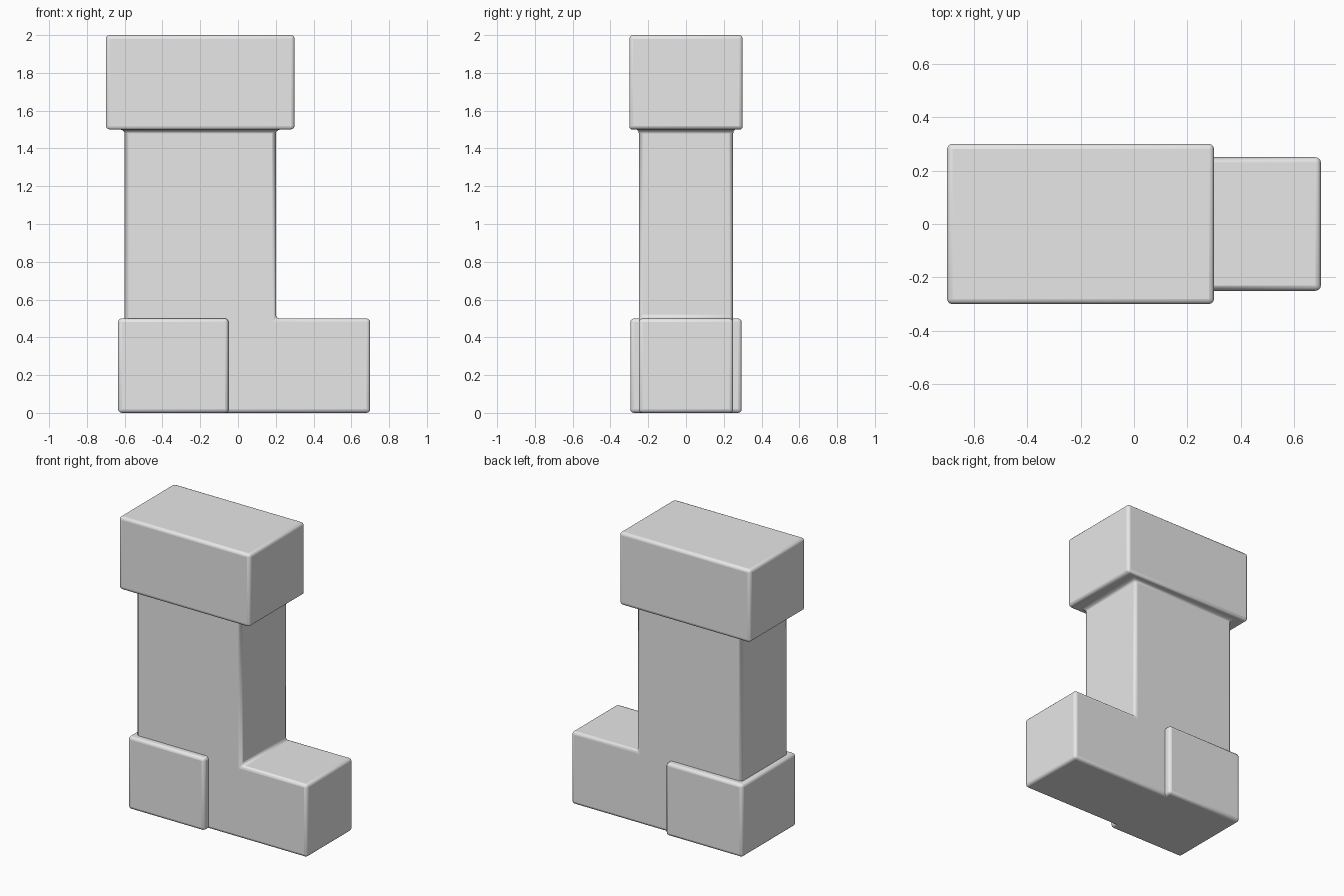
import bpy
import bmesh
from mathutils import Vector

cube = bpy.data.objects.get("Cube")
if cube:
    bpy.data.objects.remove(cube, do_unlink=True)

grey = bpy.data.materials.new("plain grey")
grey.use_nodes = True
colour = (0.8, 0.8, 0.8, 1)
grey.diffuse_color = colour
grey.node_tree.nodes["Principled BSDF"].inputs["Base Color"].default_value = colour


def finish(name, bm):
    """Turn a bmesh into a softly bevelled, smooth shaded object."""
    bmesh.ops.recalc_face_normals(bm, faces=bm.faces)
    mesh = bpy.data.meshes.new(name)
    bm.to_mesh(mesh)
    bm.free()
    mesh.materials.append(grey)
    obj = bpy.data.objects.new(name, mesh)
    bpy.context.collection.objects.link(obj)
    bevel = obj.modifiers.new("soft edges", 'BEVEL')
    bevel.width = 0.02
    bevel.segments = 3
    bevel.limit_method = 'ANGLE'
    bpy.ops.object.select_all(action='DESELECT')
    obj.select_set(True)
    bpy.context.view_layer.objects.active = obj
    bpy.ops.object.shade_smooth_by_angle()
    return obj


def extrude(bm, face, offset):
    """Extrude one face and return the moved cap."""
    cap = bmesh.ops.extrude_discrete_faces(bm, faces=[face])["faces"][0]
    bmesh.ops.translate(bm, verts=cap.verts, vec=Vector(offset))
    return cap


# Boot body: L-shaped side profile pulled across the width
bm = bmesh.new()
profile = [(-0.6, 0), (0.7, 0), (0.7, 0.5), (0.2, 0.5), (0.2, 1.5), (-0.6, 1.5)]
side = bm.faces.new([bm.verts.new((x, -0.25, z)) for x, z in profile])
pulled = bmesh.ops.extrude_face_region(bm, geom=[side])["geom"]
bmesh.ops.translate(bm, vec=(0, 0.5, 0),
                    verts=[v for v in pulled if isinstance(v, bmesh.types.BMVert)])
bmesh.ops.recalc_face_normals(bm, faces=bm.faces)

# Wide cuff grown out of the top of the shaft
top = max(bm.faces, key=lambda f: f.calc_center_median().z)
rim = extrude(bm, top, (0, 0, 0))
for v in rim.verts:
    v.co.x = 0.3 if v.co.x > 0 else -0.7
    v.co.y = 0.3 if v.co.y > 0 else -0.3
extrude(bm, rim, (0, 0, 0.5))
finish("boot_body", bm)

# Heel counter wrapped round the back of the foot
bm = bmesh.new()
bmesh.ops.create_cube(bm, size=1)
bmesh.ops.scale(bm, vec=(0.585, 0.59, 0.5), verts=bm.verts)
bmesh.ops.translate(bm, vec=(-0.3425, 0, 0.25), verts=bm.verts)
finish("heel_counter", bm)
